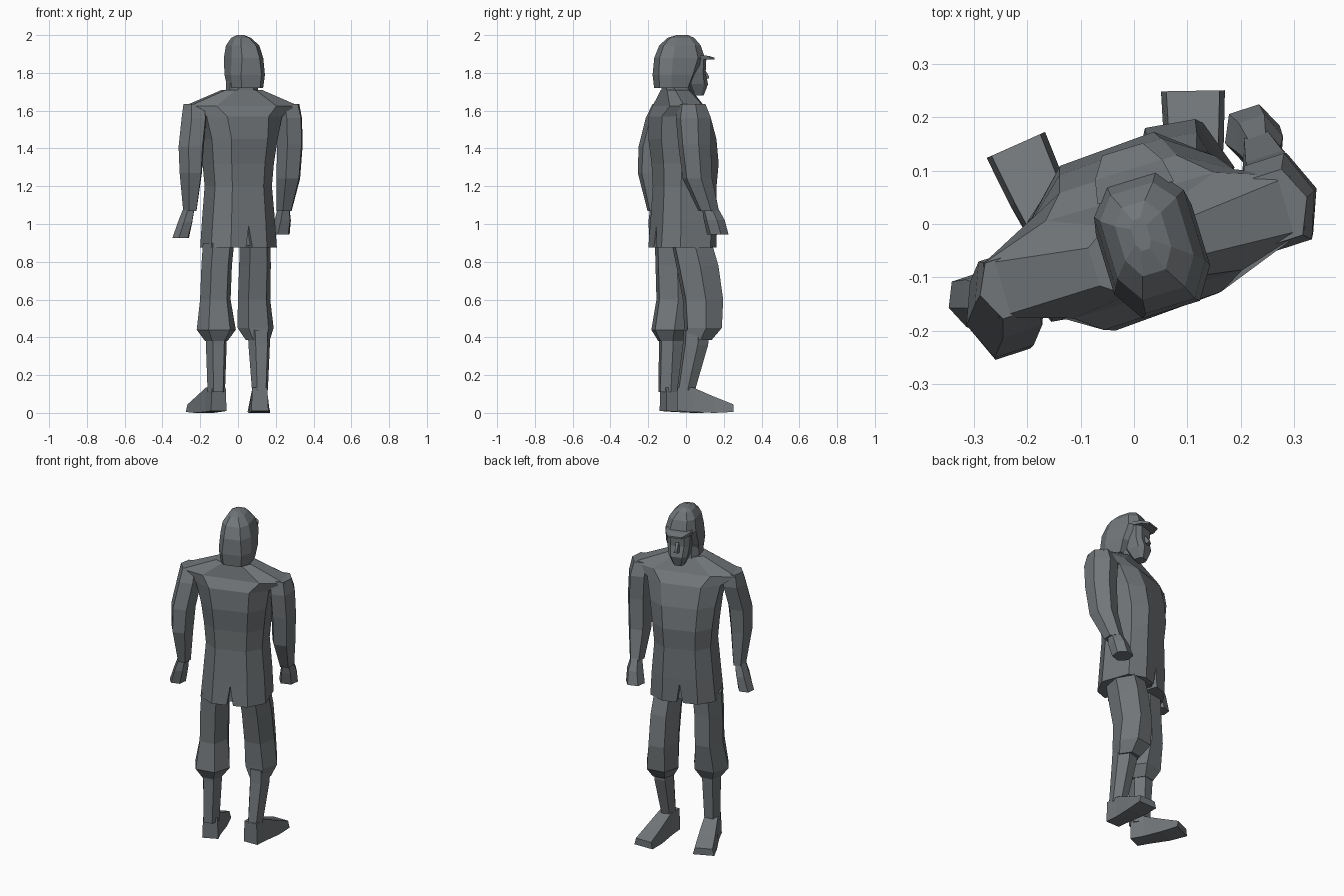
import bpy, bmesh, math
from mathutils import Vector, Matrix

grey = bpy.data.materials.new("slate grey")
grey.diffuse_color = (0.165, 0.18, 0.19, 1)


def loft(name, rings):
    """Skin a list of equal-length point rings and cap both ends."""
    bm = bmesh.new()
    rows = [[bm.verts.new(p) for p in r] for r in rings]
    n = len(rows[0])
    for a, b in zip(rows, rows[1:]):
        for i in range(n):
            j = (i + 1) % n
            bm.faces.new((a[i], a[j], b[j], b[i]))
    bm.faces.new(rows[0])
    bm.faces.new(rows[-1])
    bmesh.ops.recalc_face_normals(bm, faces=bm.faces)
    me = bpy.data.meshes.new(name)
    bm.to_mesh(me)
    bm.free()
    me.materials.append(grey)
    ob = bpy.data.objects.new(name, me)
    bpy.context.collection.objects.link(ob)
    return ob


def place(points, cx, cy, rot):
    m = Matrix.Translation((cx, cy, 0)) @ Matrix.Rotation(math.radians(rot), 4, 'Z')
    return [m @ Vector(p) for p in points]


def ring8(cx, cy, z, w, f, b, rot, k=0.55):
    pts = [(w, -b * k), (w, f * k), (w * k, f), (-w * k, f),
           (-w, f * k), (-w, -b * k), (-w * k, -b), (w * k, -b)]
    return place([(x, y, z) for x, y in pts], cx, cy, rot)


def ring6(cx, cy, z, w, d, rot=0):
    pts = [(w, 0), (w * .55, d), (-w * .55, d), (-w, 0), (-w * .55, -d), (w * .55, -d)]
    return place([(x, y, z) for x, y in pts], cx, cy, rot)


def sections(cx, cy, rot, rows):
    """Rings across a part running forward: (forward, low half width, high half width, low z, high z)."""
    return [place([(a, s, lo), (b, s, hi), (-b, s, hi), (-a, s, lo)], cx, cy, rot)
            for s, a, b, lo, hi in rows]


# Jacket: hem, waist, chest, shoulders, collar
jacket = loft("jacket", [
    ring8(0, -.005, .875, .185, .14, .17, 20),
    ring8(0, 0, 1.02, .175, .14, .165, 20),
    ring8(0, 0, 1.20, .160, .14, .155, 20),
    ring8(0, 0, 1.32, .170, .15, .16, 20),
    ring8(.005, -.01, 1.45, .185, .145, .165, 20),
    ring8(.01, -.03, 1.57, .21, .13, .14, 18),
    ring8(.02, -.045, 1.625, .30, .10, .09, 16),
    ring8(.02, -.05, 1.71, .10, .065, .07, 17),
])

# Slits in the hem, front and back
slit = loft("hem_slit_cutter", [
    place([(-.022, y, .85), (.022, y, .85), (0, y, .99)], 0, 0, 20) for y in (-.3, .3)])
slit.hide_render = True
slit.hide_viewport = True
cut = jacket.modifiers.new("slits", 'BOOLEAN')
cut.operation = 'DIFFERENCE'
cut.solver = 'EXACT'
cut.object = slit
# Inner body behind the slits
loft("hips", [ring8(0, -.005, z, .16, .11, .14, 20) for z in (.885, 1.05)])

# Sleeves and hands
sleeves = {
    "right": [(.262, .03, 1.635, .066, .065), (.27, .04, 1.56, .072, .085),
              (.275, .045, 1.42, .071, .078), (.266, .06, 1.24, .066, .07),
              (.244, .12, 1.07, .042, .05)],
    "left": [(-.23, -.115, 1.635, .062, .055), (-.232, -.13, 1.56, .07, .075),
             (-.248, -.168, 1.41, .07, .075), (-.25, -.175, 1.27, .062, .073),
             (-.255, -.15, 1.07, .037, .05)],
}
hands = {
    "right": [(.243, .125, 1.09, .03, .038), (.236, .15, 1.02, .046, .05),
              (.222, .168, .945, .054, .05)],
    "left": [(-.258, -.148, 1.09, .03, .038), (-.28, -.145, 1.01, .04, .05),
             (-.304, -.143, .925, .046, .045)],
}
for side in sleeves:
    loft(side + "_sleeve", [ring6(*r, 18) for r in sleeves[side]])
    loft(side + "_hand", [ring6(*r, 18) for r in hands[side]])

# Trousers: thigh, baggy knee
trousers = {
    "right": [(.09, .03, .90, .083, .10), (.09, .06, .78, .085, .105),
              (.085, .09, .60, .087, .10), (.093, .09, .45, .097, .092),
              (.105, .065, .385, .064, .065)],
    "left": [(-.103, -.06, .90, .084, .098), (-.113, -.06, .78, .082, .095),
             (-.12, -.055, .60, .082, .095), (-.115, -.08, .44, .105, .095),
             (-.115, -.08, .38, .06, .062)],
}
# Boot shafts
shafts = {
    "right": [(.11, .055, .44, .06, .062), (.112, .05, .36, .058, .062), (.116, .0, .12, .043, .044)],
    "left": [(-.115, -.08, .44, .056, .06), (-.115, -.08, .36, .056, .058), (-.115, -.09, .11, .047, .052)],
}
feet = {"right": (.115, 0, 1), "left": (-.12, -.08, 24)}
for side in trousers:
    loft(side + "_trouser_leg", [ring6(*r, 10) for r in trousers[side]])
    loft(side + "_boot_shaft", [ring6(*r, 12) for r in shafts[side]])
    loft(side + "_foot", sections(*feet[side], [
        (-.045, .045, .04, .01, .135), (.035, .045, .038, .005, .135),
        (.15, .056, .046, 0, .085), (.25, .06, .05, .005, .045)]))

# Neck, skull with cap and hair, jaw, nose, brim
HEAD = 17
loft("neck", [ring8(.02, -.045, z, w, .065, .075, HEAD) for z, w in ((1.66, .08), (1.78, .075))])
loft("head", [
    ring8(.027, -.02, 1.72, .085, .01, .14, HEAD, .6),
    ring8(.027, -.02, 1.79, .094, .05, .147, HEAD, .6),
    ring8(.027, -.02, 1.88, .088, .11, .14, HEAD, .55),
    ring8(.022, -.02, 1.945, .075, .09, .115, HEAD, .55),
    ring8(.016, -.02, 1.985, .045, .06, .075, HEAD, .5),
    ring8(.013, -.02, 2.0, .015, .03, .03, HEAD, .5)])
loft("face", [
    ring8(.01, .04, 1.87, .068, .058, .05, HEAD, .6),
    ring8(.01, .04, 1.80, .064, .055, .05, HEAD, .6),
    ring8(.01, .04, 1.74, .055, .07, .05, HEAD, .6),
    ring8(.008, .045, 1.68, .03, .045, .01, HEAD, .6)])
loft("nose", sections(.01, .04, HEAD, [(.045, .018, .01, 1.765, 1.84), (.082, .012, .006, 1.77, 1.785)]))
loft("cap_brim", sections(.012, .03, HEAD, [
    (.03, .075, .075, 1.872, 1.893), (.075, .066, .066, 1.872, 1.89), (.115, .04, .04, 1.87, 1.88)]))
